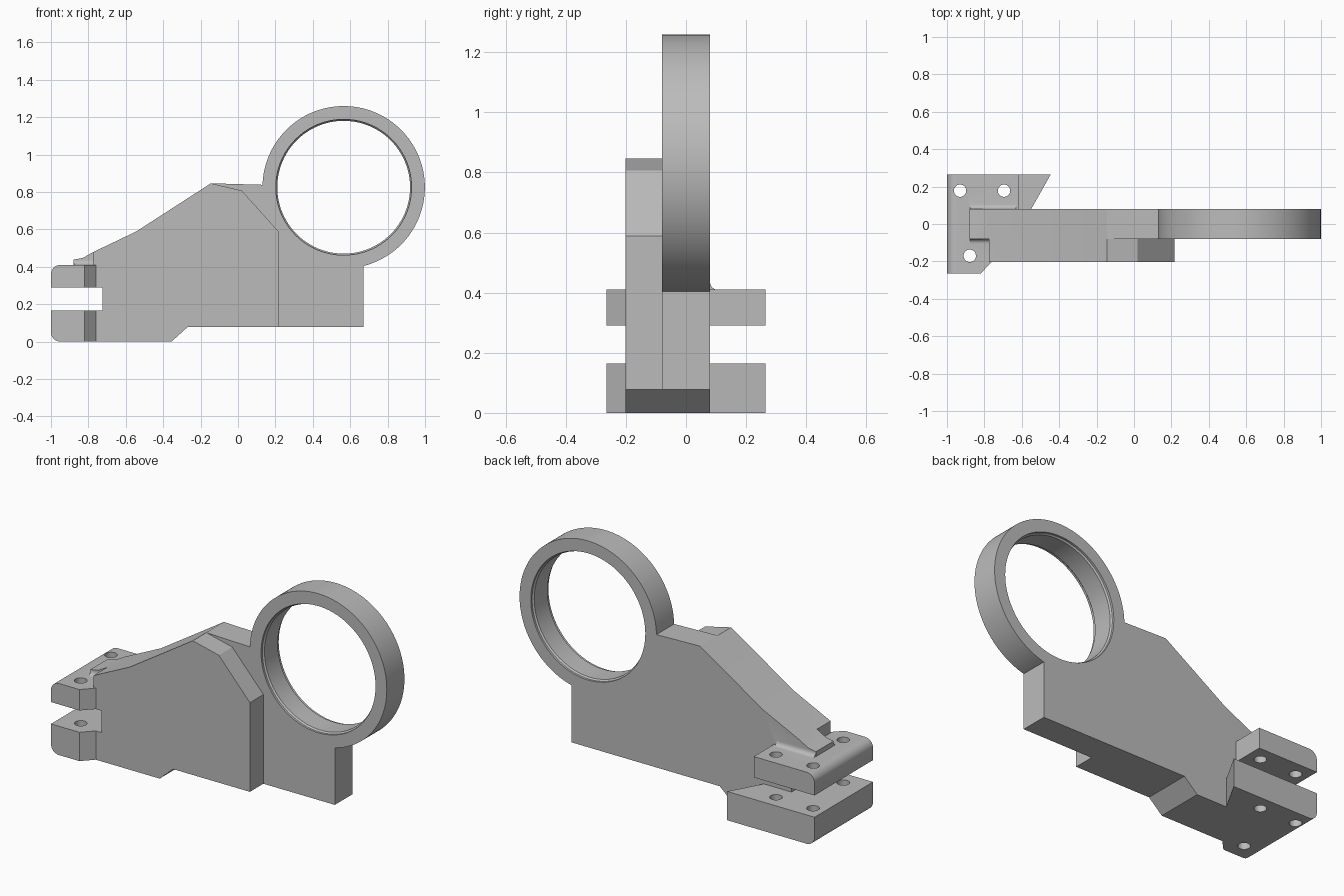
import bpy, bmesh, math
from mathutils import Vector

if "Cube" in bpy.data.objects:
    bpy.data.objects.remove(bpy.data.objects["Cube"])

grey = bpy.data.materials.new("grey")
grey.diffuse_color = (0.5, 0.5, 0.5, 1)
grey.use_nodes = True
grey.node_tree.nodes["Principled BSDF"].inputs["Base Color"].default_value = grey.diffuse_color


def prism(name, pts, axis, lo, hi):
    """Extrude a 2D outline: axis 'y' takes (x,z), 'z' takes (x,y), 'x' takes (y,z)."""
    place = {'x': lambda a, b, t: (t, a, b),
             'y': lambda a, b, t: (a, t, b),
             'z': lambda a, b, t: (a, b, t)}[axis]
    bm = bmesh.new()
    face = bm.faces.new([bm.verts.new(place(a, b, lo)) for a, b in pts])
    ext = bmesh.ops.extrude_face_region(bm, geom=[face])
    shift = Vector(place(0, 0, hi - lo))
    bmesh.ops.translate(bm, vec=shift,
                        verts=[v for v in ext["geom"] if isinstance(v, bmesh.types.BMVert)])
    bmesh.ops.recalc_face_normals(bm, faces=bm.faces)
    return to_object(name, bm)


def to_object(name, bm):
    me = bpy.data.meshes.new(name)
    bm.to_mesh(me)
    bm.free()
    me.materials.append(grey)
    ob = bpy.data.objects.new(name, me)
    bpy.context.collection.objects.link(ob)
    return ob


def combine(target, tool, op):
    mod = target.modifiers.new("bool", 'BOOLEAN')
    mod.operation, mod.object, mod.solver = op, tool, 'EXACT'
    bpy.context.view_layer.objects.active = target
    bpy.ops.object.modifier_apply(modifier=mod.name)
    bpy.data.objects.remove(tool)


def circle(cx, cy, r, n):
    return [(cx + r * math.cos(2 * math.pi * i / n),
             cy + r * math.sin(2 * math.pi * i / n)) for i in range(n)]


def lathe_cutter(name, cx, cz, rings, n=96):
    """Closed solid of stacked circles along y; rings are (y, radius)."""
    bm = bmesh.new()
    loops = [[bm.verts.new((x, y, z)) for x, z in circle(cx, cz, r, n)] for y, r in rings]
    for a, b in zip(loops, loops[1:]):
        for i in range(n):
            j = (i + 1) % n
            bm.faces.new((a[i], a[j], b[j], b[i]))
    bm.faces.new(loops[0])
    bm.faces.new(loops[-1])
    bmesh.ops.recalc_face_normals(bm, faces=bm.faces)
    return to_object(name, bm)


def jaw(name, pts, lo, hi, round_z):
    """Clamp jaw with its outer end edge rounded."""
    ob = prism(name, pts, 'z', lo, hi)
    bm = bmesh.new()
    bm.from_mesh(ob.data)
    edges = [e for e in bm.edges
             if all(abs(v.co.x + 1) < 1e-4 and abs(v.co.z - round_z) < 1e-4 for v in e.verts)]
    bmesh.ops.bevel(bm, geom=edges, offset=0.05, segments=8, profile=0.5, affect='EDGES')
    bm.to_mesh(ob.data)
    bm.free()
    return ob


# Back plate carrying the ring
bracket = prism("bracket", [
    (-0.88, 0), (-0.355, 0), (-0.27, 0.077), (0.67, 0.077), (0.67, 0.6), (0.5, 0.83),
    (0.135, 0.838), (-0.145, 0.846), (-0.545, 0.588), (-0.775, 0.478), (-0.83, 0.447),
    (-0.88, 0.438)], 'y', -0.08, 0.08)

# Thicker front plate
front_plate = prism("front_plate", [
    (-0.775, 0), (-0.355, 0), (-0.27, 0.077), (0.217, 0.077), (0.217, 0.588), (0.02, 0.807),
    (-0.145, 0.846), (-0.545, 0.588), (-0.775, 0.478)], 'y', -0.202, 0.0)
combine(bracket, front_plate, 'UNION')

# Ring and its bore with a small chamfer on both sides
CX, CZ = 0.565, 0.825
combine(bracket, prism("ring", circle(CX, CZ, 0.434, 128), 'y', -0.08, 0.08), 'UNION')
bore = lathe_cutter("bore", CX, CZ, [(-0.1, 0.363), (-0.068, 0.363), (-0.06, 0.355),
                                     (0.06, 0.355), (0.068, 0.363), (0.1, 0.363)])
combine(bracket, bore, 'DIFFERENCE')

# Slot between the clamp jaws
slot = prism("slot", [(-1.1, 0.165), (-0.725, 0.165), (-0.725, 0.29), (-1.1, 0.29)],
             'y', -0.4, 0.4)
combine(bracket, slot, 'DIFFERENCE')

# Clamp jaws
front_edge = [(-1, 0.265), (-1, -0.265), (-0.82, -0.265), (-0.758, -0.2), (-0.74, 0)]
lower = jaw("lower_jaw", front_edge + [(-0.595, 0), (-0.445, 0.265)], 0, 0.165, 0)
upper = jaw("upper_jaw", front_edge + [(-0.615, 0), (-0.615, 0.265)], 0.29, 0.41, 0.41)
combine(bracket, lower, 'UNION')
combine(bracket, upper, 'UNION')

# Small fillets where the plate meets the upper jaw
for side, x_end in ((1, -0.63), (-1, -0.77)):
    arc = [(side * (0.105 - 0.025 * math.sin(a)), 0.435 - 0.025 * math.cos(a))
           for a in [i * math.pi / 12 for i in range(7)]]
    outline = arc + [(side * 0.07, 0.435), (side * 0.07, 0.4), (side * 0.105, 0.4)]
    combine(bracket, prism("fillet", outline, 'x', -0.878, x_end), 'UNION')

# Bolt holes through both jaws
for hx, hy in ((-0.93, 0.178), (-0.695, 0.178), (-0.878, -0.17)):
    combine(bracket, prism("hole", circle(hx, hy, 0.033, 32), 'z', -0.1, 0.6), 'DIFFERENCE')

# Smooth round surfaces, keep edges sharp
bpy.ops.object.select_all(action='DESELECT')
bracket.select_set(True)
bpy.context.view_layer.objects.active = bracket
bpy.ops.object.shade_smooth_by_angle(angle=math.radians(25))
